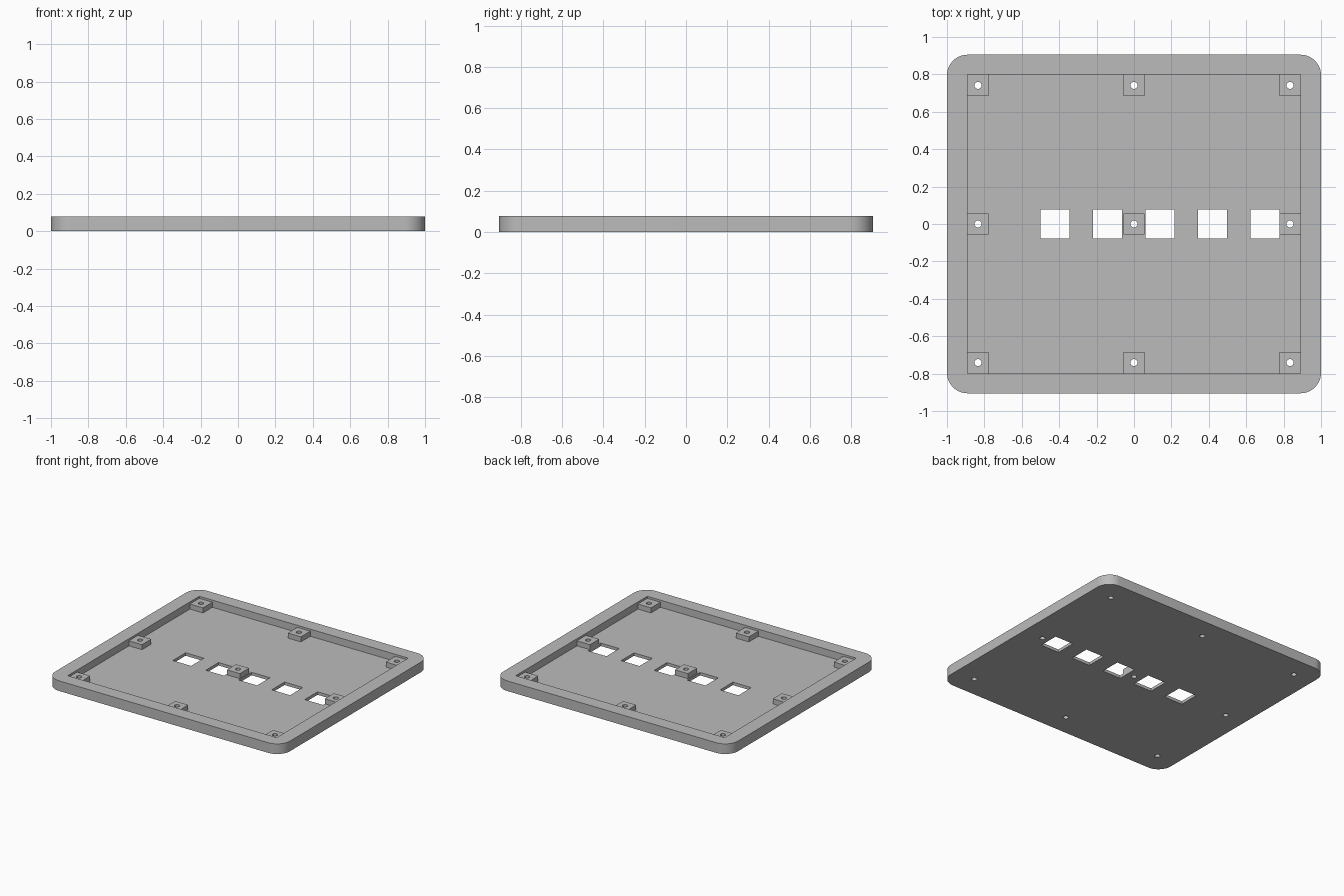
import bpy, bmesh, math
from mathutils import Matrix

if "Cube" in bpy.data.objects:
    bpy.data.objects.remove(bpy.data.objects["Cube"])

HALF_X, HALF_Y, HEIGHT = 1.0, 0.905, 0.078
POCKET_X, POCKET_Y, FLOOR = 0.89, 0.80, 0.023
RADIUS = 0.11
POST, POST_TOP = 0.111, 0.062
POST_X, POST_Y = 0.834, 0.741

grey = bpy.data.materials.new("grey plastic")
grey.diffuse_color = (0.5, 0.5, 0.5, 1)
grey.use_nodes = True
grey.node_tree.nodes["Principled BSDF"].inputs["Base Color"].default_value = grey.diffuse_color


def add_box(bm, x0, x1, y0, y1, z0, z1):
    m = Matrix.Translation(((x0 + x1) / 2, (y0 + y1) / 2, (z0 + z1) / 2))
    m = m @ Matrix.Diagonal((x1 - x0, y1 - y0, z1 - z0, 1))
    bmesh.ops.create_cube(bm, size=1, matrix=m)


def make_object(name, bm):
    bmesh.ops.recalc_face_normals(bm, faces=bm.faces[:])
    mesh = bpy.data.meshes.new(name)
    bm.to_mesh(mesh)
    bm.free()
    mesh.materials.append(grey)
    ob = bpy.data.objects.new(name, mesh)
    bpy.context.collection.objects.link(ob)
    return ob


def combine(target, tool, operation):
    mod = target.modifiers.new(tool.name, 'BOOLEAN')
    mod.operation, mod.object, mod.solver = operation, tool, 'EXACT'
    bpy.context.view_layer.objects.active = target
    bpy.ops.object.modifier_apply(modifier=mod.name)
    bpy.data.objects.remove(tool)


# Rounded slab
bm = bmesh.new()
ring = []
for k, (sx, sy) in enumerate([(1, 1), (-1, 1), (-1, -1), (1, -1)]):
    for i in range(17):
        a = math.pi / 2 * (k + i / 16)
        ring.append(bm.verts.new((sx * (HALF_X - RADIUS) + RADIUS * math.cos(a),
                                  sy * (HALF_Y - RADIUS) + RADIUS * math.sin(a), 0)))
base = bm.faces.new(ring)
top = bmesh.ops.extrude_face_region(bm, geom=[base])
bmesh.ops.translate(bm, vec=(0, 0, HEIGHT),
                    verts=[v for v in top["geom"] if isinstance(v, bmesh.types.BMVert)])
# keep the slab closed at the bottom
if not base.is_valid:
    bm.faces.new(ring)
tray = make_object("tray", bm)

# Recessed pocket
bm = bmesh.new()
add_box(bm, -POCKET_X, POCKET_X, -POCKET_Y, POCKET_Y, FLOOR, 0.2)
combine(tray, make_object("pocket_cutter", bm), 'DIFFERENCE')

# Screw posts, let into the floor and walls
spots = [(i, j) for i in (-1, 0, 1) for j in (-1, 0, 1)]
bm = bmesh.new()
for i, j in spots:
    x, y, h, e = i * POST_X, j * POST_Y, POST / 2, 0.012
    add_box(bm, x - h - e * (i < 0), x + h + e * (i > 0),
            y - h - e * (j < 0), y + h + e * (j > 0), 0.01, POST_TOP)
combine(tray, make_object("screw_posts", bm), 'UNION')

# Screw holes
bm = bmesh.new()
for i, j in spots:
    bmesh.ops.create_cone(bm, cap_ends=True, segments=32, radius1=0.019, radius2=0.019,
                          depth=0.4, matrix=Matrix.Translation((i * POST_X, j * POST_Y, 0)))
combine(tray, make_object("screw_hole_cutter", bm), 'DIFFERENCE')

# Row of square windows
bm = bmesh.new()
for n in range(5):
    x = -0.423 + 0.281 * n
    add_box(bm, x - 0.078, x + 0.078, -0.078, 0.078, -0.1, 0.2)
combine(tray, make_object("window_cutter", bm), 'DIFFERENCE')

# Smooth round corners, crisp edges
bpy.ops.object.select_all(action='DESELECT')
tray.select_set(True)
bpy.context.view_layer.objects.active = tray
bpy.ops.object.shade_smooth_by_angle(angle=math.radians(30))
